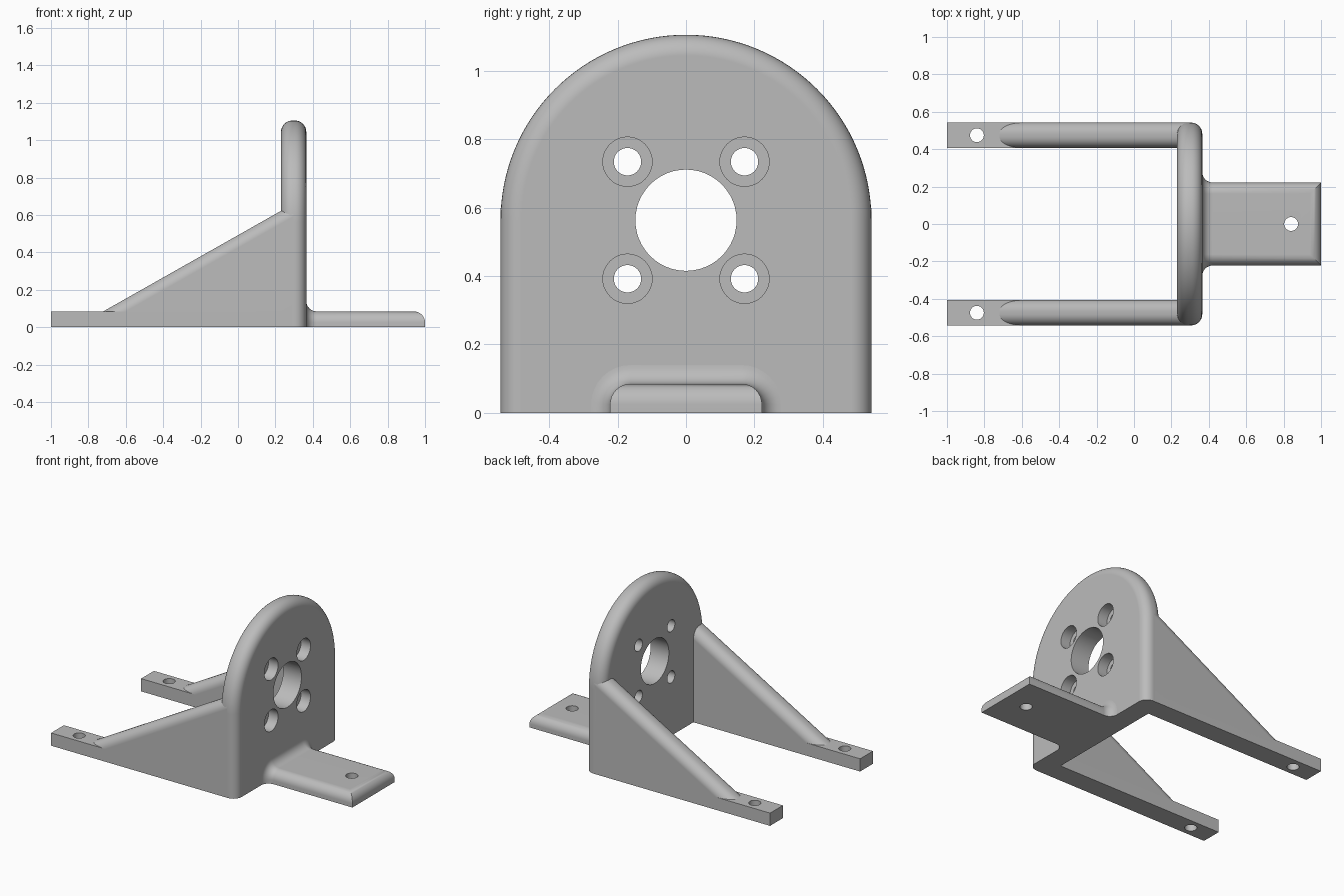
import bpy, bmesh
from math import sin, cos, pi, sqrt, radians

cube = bpy.data.objects.get("Cube")
if cube:
    bpy.data.objects.remove(cube, do_unlink=True)

grey = bpy.data.materials.new("plain grey")
grey.use_nodes = True
grey.diffuse_color = (0.5, 0.5, 0.5, 1)
grey.node_tree.nodes["Principled BSDF"].inputs["Base Color"].default_value = (0.5, 0.5, 0.5, 1)

HALF = 0.542        # half width of the plate
BACK, FACE = 0.23, 0.365
THICK = FACE - BACK
BAR = 0.085         # height of the bars and the foot
ROUND = 0.06        # edge radius


def finish(bm, name):
    bmesh.ops.recalc_face_normals(bm, faces=bm.faces)
    mesh = bpy.data.meshes.new(name)
    bm.to_mesh(mesh)
    bm.free()
    ob = bpy.data.objects.new(name, mesh)
    bpy.context.collection.objects.link(ob)
    mesh.materials.append(grey)
    return ob


def prism(points, direction):
    """Extrude a closed outline of 3D points along a direction."""
    bm = bmesh.new()
    face = bm.faces.new([bm.verts.new(p) for p in points])
    side = bmesh.ops.extrude_face_region(bm, geom=[face])["geom"]
    bmesh.ops.translate(bm, vec=direction,
                        verts=[v for v in side if isinstance(v, bmesh.types.BMVert)])
    return bm


def round_edges(bm, rule):
    bmesh.ops.bevel(bm, geom=[e for e in bm.edges if rule(*[v.co for v in e.verts])],
                    offset=ROUND, segments=8, profile=0.5, affect='EDGES')


def drill(ob, centre, radius, depth, axis):
    """Cut a round hole; axis is X or Z."""
    bpy.ops.mesh.primitive_cylinder_add(
        vertices=48, radius=radius, depth=depth, location=centre,
        rotation=(0, pi / 2 if axis == 'X' else 0, 0))
    cutter = bpy.context.object
    mod = ob.modifiers.new("hole", 'BOOLEAN')
    mod.operation, mod.solver, mod.object = 'DIFFERENCE', 'EXACT', cutter
    bpy.context.view_layer.objects.active = ob
    bpy.ops.object.modifier_apply(modifier=mod.name)
    bpy.data.objects.remove(cutter, do_unlink=True)


def smooth(ob):
    bpy.ops.object.select_all(action='DESELECT')
    ob.select_set(True)
    bpy.context.view_layer.objects.active = ob
    bpy.ops.object.shade_smooth_by_angle(angle=radians(30))
    mod = ob.modifiers.new("clean shading", 'WEIGHTED_NORMAL')
    mod.keep_sharp = True


# Upright plate with an arched top and rounded rim
mid = 0.563
arch = [(BACK, HALF * cos(pi * i / 64), mid + HALF * sin(pi * i / 64)) for i in range(65)]
bm = prism([(BACK, HALF, 0)] + arch + [(BACK, -HALF, 0)], (THICK, 0, 0))
round_edges(bm, lambda a, b: abs(a.x - b.x) < 0.001 and max(a.z, b.z) > 0.01)
plate = finish(bm, "upright_plate")

# Centre bore and four counterbored screw holes
centre_x = (BACK + FACE) / 2
drill(plate, (centre_x, 0, mid), 0.148, 0.4, 'X')
for y in (-0.171, 0.171):
    for z in (mid - 0.171, mid + 0.171):
        drill(plate, (centre_x, y, z), 0.04, 0.4, 'X')
        drill(plate, (FACE, y, z), 0.072, 0.14, 'X')
smooth(plate)

# Side bars with sloping round-topped ribs
for side, inner in (("left", HALF - THICK), ("right", -HALF)):
    bar = finish(prism([(-1, inner, 0), (centre_x, inner, 0),
                        (centre_x, inner, BAR), (-1, inner, BAR)], (0, THICK, 0)),
                 side + "_bar")
    drill(bar, (-0.84, inner + THICK / 2, 0), 0.037, 0.4, 'Z')
    smooth(bar)
    slope = 0.54 / 0.955
    low = 0.05
    bm = prism([(-0.72 - (BAR - low) / slope, inner, low), (centre_x, inner, low),
                (centre_x, inner, BAR + (centre_x + 0.72) * slope)], (0, THICK, 0))
    round_edges(bm, lambda a, b: abs(a.x - b.x) > 0.1 and abs(a.z - b.z) > 0.1)
    smooth(finish(bm, side + "_rib"))

# Foot: outlines lofted from a flared root to a rounded end
foot_half, flare, steps = 0.222, 0.055, 8


def outline(grow):
    """Half-round-cornered section as (y, z) pairs, left to right."""
    r = ROUND + grow
    arc = [(foot_half - ROUND + r * cos(pi / 2 * i / steps),
            BAR - ROUND + r * sin(pi / 2 * i / steps)) for i in range(steps + 1)]
    half = [(foot_half + grow, 0)] + arc
    return half + [(-y, z) for y, z in reversed(half)]


def end_x(z):
    return 1 - ROUND + sqrt(max(0, ROUND ** 2 - max(0, z - BAR + ROUND) ** 2))


bm = bmesh.new()
rings = []
for i in range(steps + 1):
    t = pi / 2 * i / steps
    x = FACE + flare * (1 - cos(t))
    rings.append([bm.verts.new((x, y, z)) for y, z in outline(flare * (1 - sin(t)))])
rings.append([bm.verts.new((end_x(z), y, z)) for y, z in outline(0)])
count = len(rings[0])
for a, b in zip(rings, rings[1:]):
    for i in range(count):
        j = (i + 1) % count
        bm.faces.new((a[i], a[j], b[j], b[i]))
bm.faces.new(rings[0])
end = rings[-1]
for i in range(count // 2 - 1):
    bm.faces.new((end[i], end[i + 1], end[count - 2 - i], end[count - 1 - i]))
foot = finish(bm, "foot")
drill(foot, (0.84, 0, 0), 0.037, 0.4, 'Z')
smooth(foot)
